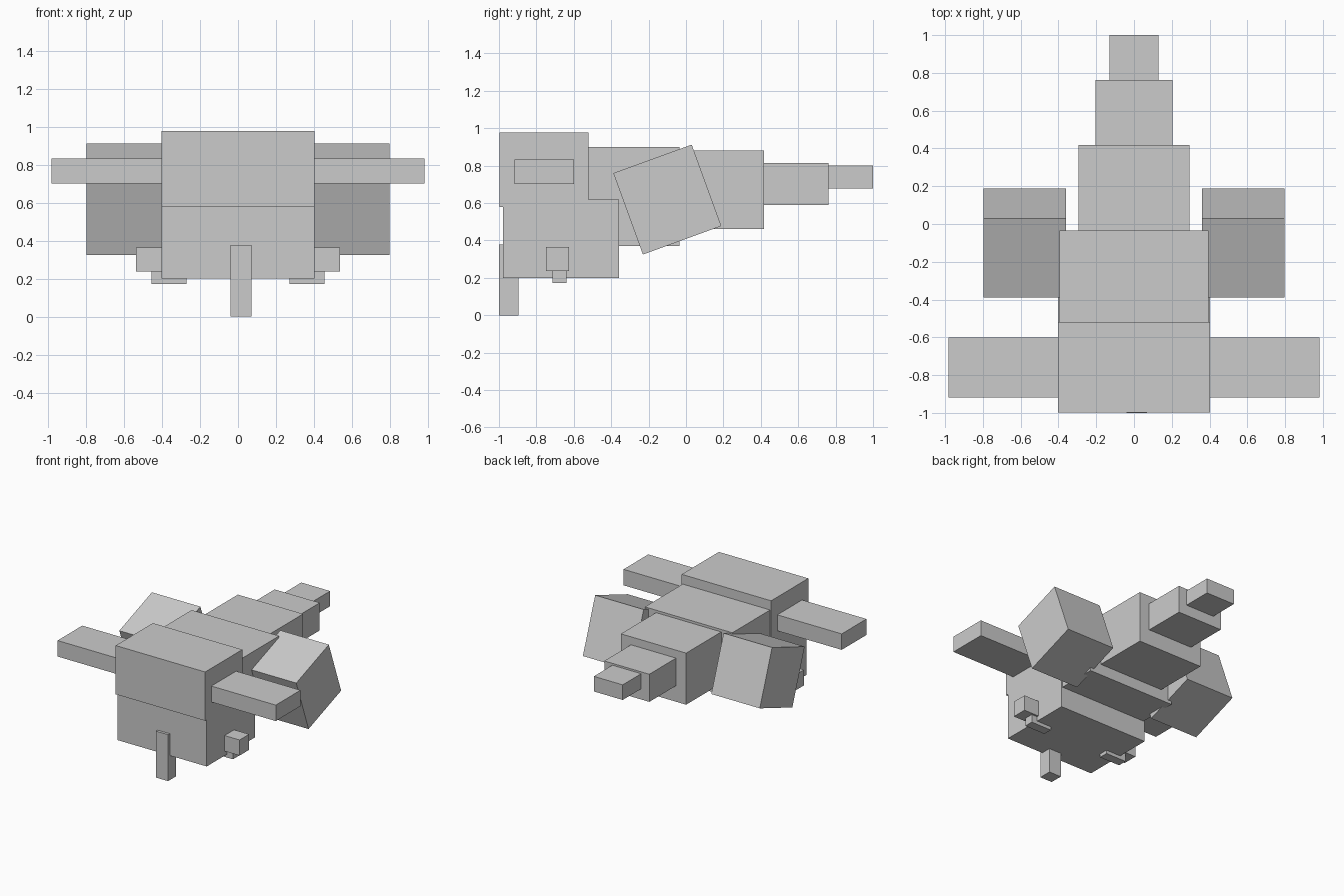
import bpy
import math

cube = bpy.data.objects.get("Cube")
if cube:
    bpy.data.objects.remove(cube, do_unlink=True)

# Single flat colour
grey = bpy.data.materials.new("light grey")
grey.use_nodes = True
colour = (0.6, 0.6, 0.6, 1)
grey.diffuse_color = colour
grey.node_tree.nodes["Principled BSDF"].inputs["Base Color"].default_value = colour


def box(name, x, y, z, tilt=0):
    """Box spanning the (low, high) ranges, tilted about x through its centre."""
    ranges = (x, y, z)
    bpy.ops.mesh.primitive_cube_add(size=1, location=[(a + b) / 2 for a, b in ranges])
    part = bpy.context.object
    part.name = part.data.name = name
    part.scale = [b - a for a, b in ranges]
    bpy.ops.object.transform_apply(location=False, rotation=False, scale=True)
    part.rotation_euler.x = math.radians(tilt)
    part.data.materials.append(grey)
    return part


def centred(name, half_width, y, z):
    return box(name, (-half_width, half_width), y, z)


def pair(name, x, y, z, tilt=0):
    box("left_" + name, x, y, z, tilt)
    box("right_" + name, (-x[1], -x[0]), y, z, tilt)


# Head and jaw
centred("upper_head", 0.403, (-0.998, -0.52), (0.58, 0.977))
centred("lower_head", 0.403, (-0.978, -0.358), (0.2, 0.62))

# Body tapering into the tail
centred("body", 0.394, (-0.56, -0.034), (0.37, 0.9))
centred("hindquarters", 0.294, (-0.06, 0.418), (0.46, 0.88))
centred("tail_base", 0.203, (0.4, 0.762), (0.59, 0.815))
centred("tail_tip", 0.13, (0.74, 1.0), (0.677, 0.8))

# Hanging front post, slightly off centre
box("front_post", (-0.04, 0.07), (-1.0, -0.895), (0, 0.378))

# Side parts
pair("side_fin", (0.38, 0.983), (-0.918, -0.6), (0.702, 0.832))
pair("haunch", (0.36, 0.797), (-0.323, 0.123), (0.387, 0.85), 20)
pair("side_knob", (0.38, 0.538), (-0.748, -0.625), (0.237, 0.364))
pair("foot_bar", (0.27, 0.455), (-0.715, -0.64), (0.172, 0.25))
